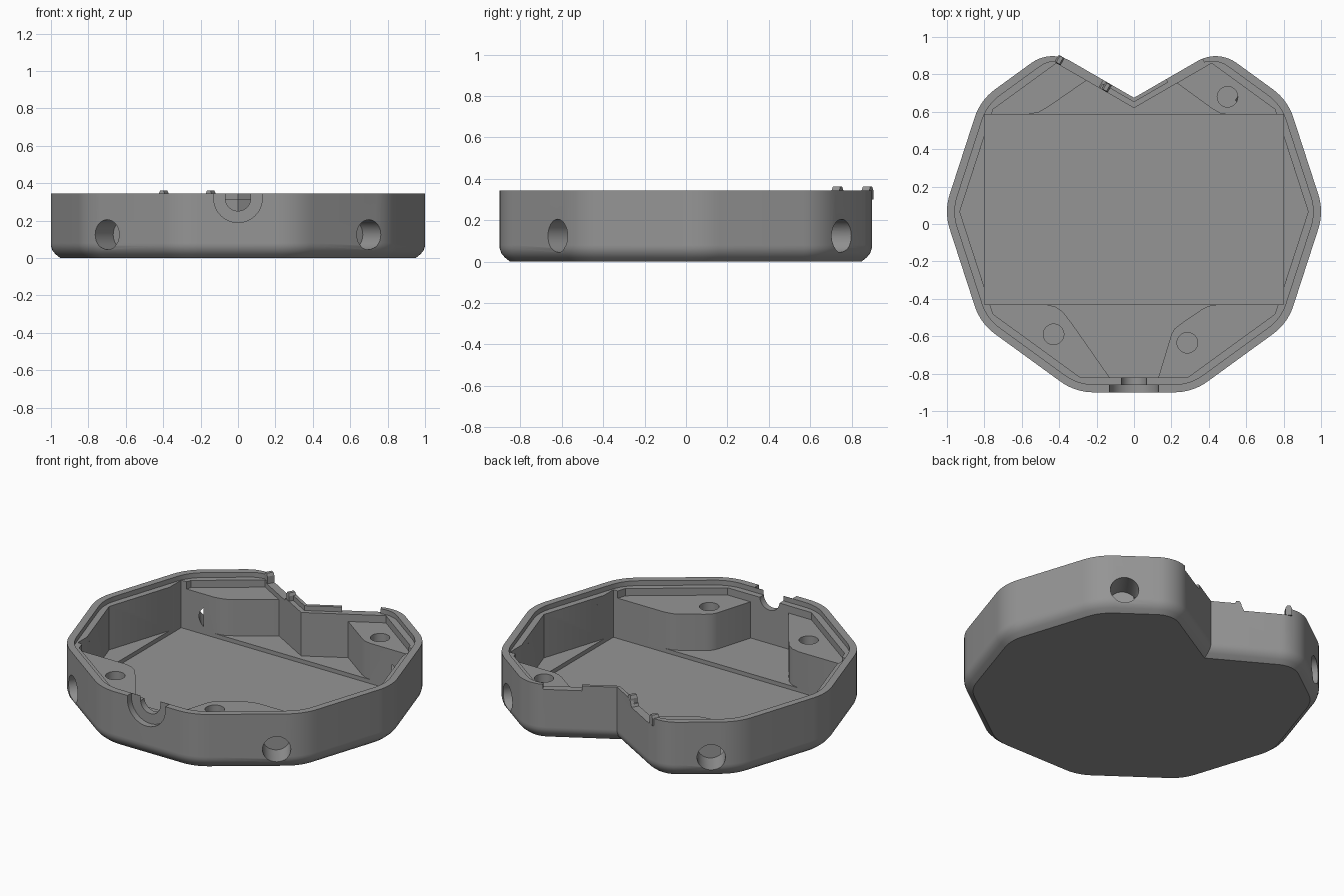
import bpy, bmesh, math
from mathutils import Matrix, Vector

if "Cube" in bpy.data.objects:
    bpy.data.objects.remove(bpy.data.objects["Cube"])

CY, APO = 0.0658, 0.9658            # decagon centre height in y, apothem
TOP, LEDGE, BLOCK, FLOOR, POCKET = 0.345, 0.315, 0.27, 0.045, 0.02

grey = bpy.data.materials.new("plain grey")
grey.diffuse_color = (0.30, 0.30, 0.30, 1)
grey.use_nodes = True
grey.node_tree.nodes["Principled BSDF"].inputs["Base Color"].default_value = grey.diffuse_color

# Edge normals (degrees), counter-clockwise; 120 and 60 form the V notch
NORMALS = [-90, -54, -18, 18, 54, 120, 60, 126, 162, 198, 234]
NOTCH = (120, 60)


def unit(deg):
    a = math.radians(deg)
    return Vector((math.cos(a), math.sin(a)))


def outline(off, notch_off, rounded=True, seg=8):
    """Notched decagon, inset by off (notch edges by notch_off)."""
    pts = []
    for i, a in enumerate(NORMALS):
        b = NORMALS[(i + 1) % len(NORMALS)]
        turn = (b - a + 180) % 360 - 180
        n1, n2 = unit(a), unit(b)

        def dist(ang):
            if ang in NOTCH:
                return 0.675 * math.cos(math.radians(30)) - notch_off
            return APO + CY * math.sin(math.radians(ang)) - off
        d1, d2 = dist(a), dist(b)
        det = n1.x * n2.y - n1.y * n2.x
        v = Vector(((d1 * n2.y - d2 * n1.y) / det, (n1.x * d2 - n2.x * d1) / det))
        if turn < 0 or not rounded:
            pts.append(v)
            continue
        rad = (0.19 if abs(turn) > 50 else 0.30) - off
        centre = v - unit(a + turn / 2) * rad / math.cos(math.radians(turn / 2))
        pts += [centre + unit(a + turn * k / seg) * rad for k in range(seg + 1)]
    return pts


def loft(name, rings, matrix=None):
    """Closed solid through rings of (points, z)."""
    bm = bmesh.new()
    loops = [[bm.verts.new((p[0], p[1], z)) for p in pts] for pts, z in rings]
    n = len(loops[0])
    for lo, hi in zip(loops, loops[1:]):
        for k in range(n):
            bm.faces.new((lo[k], lo[(k + 1) % n], hi[(k + 1) % n], hi[k]))
    bm.faces.new(loops[0][::-1])
    bm.faces.new(loops[-1])
    if matrix:
        bm.transform(matrix)
    bmesh.ops.recalc_face_normals(bm, faces=bm.faces)
    me = bpy.data.meshes.new(name)
    bm.to_mesh(me)
    bm.free()
    me.materials.append(grey)
    ob = bpy.data.objects.new(name, me)
    bpy.context.collection.objects.link(ob)
    return ob


def prism(name, pts, z0, z1, matrix=None):
    return loft(name, [(pts, z0), (pts, z1)], matrix)


def rect(x0, x1, y0, y1):
    return [(x0, y0), (x1, y0), (x1, y1), (x0, y1)]


def circle(r, x=0, y=0, n=32):
    return [(x + r * math.cos(k * math.tau / n), y + r * math.sin(k * math.tau / n)) for k in range(n)]


def cut(cutter):
    cutter.hide_render = True
    bpy.context.view_layer.objects.active = body
    mod = body.modifiers.new("cut", 'BOOLEAN')
    mod.operation, mod.solver, mod.object = 'DIFFERENCE', 'EXACT', cutter
    bpy.ops.object.modifier_apply(modifier=mod.name)
    bpy.data.objects.remove(cutter)


# Solid shell with softly bevelled base
profile = [(0.05, 0), (0.025, 0.02), (0.008, 0.04), (0, 0.065), (0, 0.08), (0, TOP)]
body = loft("case_shell", [(outline(o, o), z) for o, z in profile])

# Stepped rim and the space above the corner blocks
cut(prism("ledge_cut", outline(0.042, 0.02), LEDGE, 0.5))
cut(prism("upper_cut", outline(0.08, 0.048, False), BLOCK, 0.5))

# Floor areas between the corner blocks, and beside the pocket
front_gap = [(-0.13, -0.8208), (0.13, -0.8208), (0.2, -0.59), (0.215, -0.562), (0.245, -0.537),
             (0.36, -0.458), (0.40, -0.438), (0.45, -0.43), (0.45, -0.40), (-0.47, -0.40),
             (-0.47, -0.43), (-0.42, -0.442), (-0.38, -0.47), (-0.33, -0.535)]
back_gap = [(-0.57, 0.56), (0.50, 0.56), (0.50, 0.585), (0.46, 0.592), (0.42, 0.615), (0.23, 0.753),
            (0, 0.62), (-0.255, 0.767), (-0.46, 0.625), (-0.51, 0.597), (-0.57, 0.585)]
for gap in (front_gap, back_gap):
    cut(prism("gap_cut", gap, FLOOR, 0.4))
for s in (-1, 1):
    cut(prism("side_cut", [(s * 0.78, CY - 0.415), (s * 0.7965, CY - 0.415), (s * 0.9314, CY),
                           (s * 0.7965, CY + 0.415), (s * 0.78, CY + 0.415)], FLOOR, 0.4))

# Large rectangular pocket
cut(prism("pocket_cut", rect(-0.8, 0.8, -0.43, 0.585), POCKET, 0.4))

# Screw holes in three of the blocks
for x, y in ((0.5, 0.68), (-0.43, -0.59), (0.285, -0.635)):
    cut(prism("screw_cut", circle(0.055, x, y), 0.1, 0.4))

# Round blind bores in the four diagonal walls
for sx in (-1, 1):
    for sy in (-1, 1):
        n = Vector((sx * unit(54).x, sy * unit(54).y, 0))
        t = Vector((sx * unit(54).y, -sy * unit(54).x, 0))
        pos = Vector((0, CY, 0.125)) + n * APO + t * 0.163
        mat = Matrix.Translation(pos) @ n.to_track_quat('Z', 'Y').to_matrix().to_4x4()
        cut(prism("bore_cut", circle(0.08), -0.165, 0.1, mat))

# Stepped half-round cable opening in the front wall
for r, inner in ((0.13, 0.86), (0.068, 0.78)):
    arch = [(r * math.cos(a), 0.32 + r * math.sin(a))
            for a in [math.pi + math.pi * k / 24 for k in range(25)]]
    arch += [(r, 0.5), (-r, 0.5)]
    cut(prism("cable_cut", arch, inner, 1.1, Matrix.Rotation(math.pi / 2, 4, 'X')))

# Openings in the rim along the two notch walls
def notch_frame(side):
    """x runs along the notch wall from the inner corner, y points outward."""
    along = Vector((side * math.cos(math.radians(30)), 0.5, 0))
    out = Vector((-side * 0.5, math.cos(math.radians(30)), 0))
    m = Matrix((along, out, Vector((0, 0, 1)))).transposed().to_4x4()
    return Matrix.Translation((0, 0.675, 0)) @ m


cut(prism("right_slot_cut", rect(0.2, 0.42, -0.03, 0.05), LEDGE, 0.5, notch_frame(1)))
cut(loft("left_slot_cut", [(rect(0.19, 0.43, -0.07, 0.05), 0.30),
                           (rect(0.16, 0.46, -0.07, 0.05), 0.36)], notch_frame(-1)))

# Small retaining lips at both ends of the left opening
for name, u in (("inner_lip", 0.155), ("outer_lip", 0.445)):
    loft(name, [(rect(u - 0.018, u + 0.018, -0.046, -0.002), 0.30),
                (rect(u - 0.018, u + 0.018, -0.046, -0.002), TOP),
                (rect(u - 0.010, u + 0.010, -0.044, -0.004), 0.362)], notch_frame(-1))

# Smooth the curves, keep the edges crisp
bpy.ops.object.select_all(action='DESELECT')
body.select_set(True)
bpy.context.view_layer.objects.active = body
bpy.ops.object.shade_smooth_by_angle(angle=math.radians(28))
